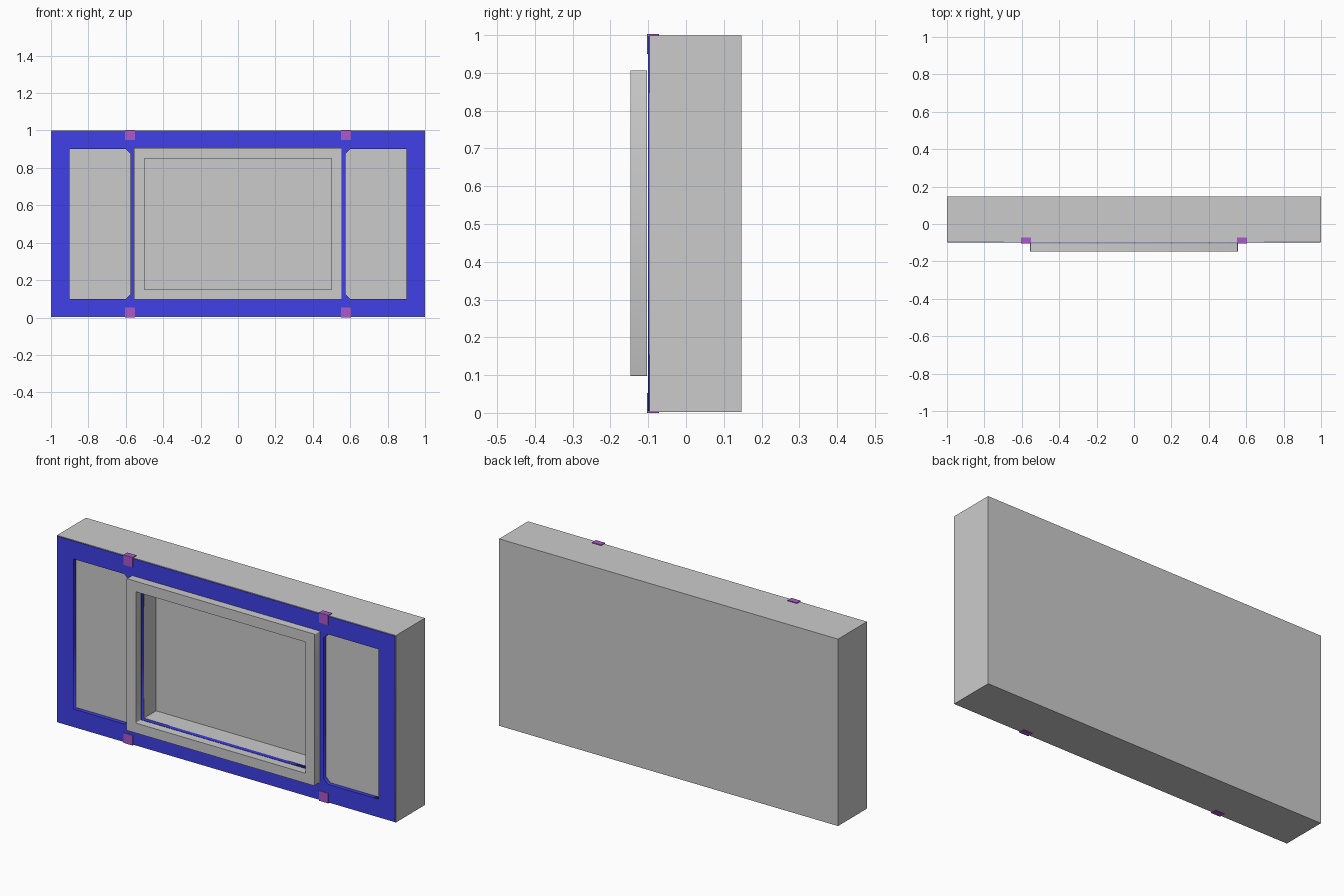
import bpy
from math import pi

if "Cube" in bpy.data.objects:
    bpy.data.objects.remove(bpy.data.objects["Cube"])


def material(name, rgb):
    m = bpy.data.materials.new(name)
    m.diffuse_color = (*rgb, 1)
    m.use_nodes = True
    m.node_tree.nodes["Principled BSDF"].inputs["Base Color"].default_value = m.diffuse_color
    return m


BLUE = material("blue", (0.05, 0.05, 0.8))
PURPLE = material("purple", (0.4, 0.1, 0.6))


def box(name, x, y, z, mat=None):
    """Box from (min, max) ranges."""
    bpy.ops.mesh.primitive_cube_add(size=1, location=[(a + b) / 2 for a, b in (x, y, z)])
    ob = bpy.context.object
    ob.name = name
    ob.scale = [b - a for a, b in (x, y, z)]
    bpy.ops.object.transform_apply(location=True, rotation=False, scale=True)
    if mat:
        ob.data.materials.append(mat)
    return ob


def rect(x0, x1, z0, z1):
    return [(x0, z0), (x1, z0), (x1, z1), (x0, z1)]


def slab(name, outlines, y0, y1, mat=None):
    """Extruded front-view outline; every outline after the first is a hole."""
    cu = bpy.data.curves.new(name, 'CURVE')
    cu.dimensions = '2D'
    cu.fill_mode = 'BOTH'
    cu.extrude = (y1 - y0) / 2
    for pts in outlines:
        sp = cu.splines.new('POLY')
        sp.points.add(len(pts) - 1)
        for p, (x, z) in zip(sp.points, pts):
            p.co = (x, z, 0, 1)
        sp.use_cyclic_u = True
    ob = bpy.data.objects.new(name, cu)
    bpy.context.collection.objects.link(ob)
    ob.location.y = (y0 + y1) / 2
    ob.rotation_euler.x = pi / 2
    bpy.ops.object.select_all(action='DESELECT')
    ob.select_set(True)
    bpy.context.view_layer.objects.active = ob
    bpy.ops.object.convert(target='MESH')
    ob = bpy.context.object
    bpy.ops.object.transform_apply(location=True, rotation=True, scale=True)
    if mat:
        ob.data.materials.append(mat)
    return ob


def cut(ob, cutter):
    m = ob.modifiers.new("cut", 'BOOLEAN')
    m.operation = 'DIFFERENCE'
    m.solver = 'EXACT'
    m.object = cutter
    bpy.context.view_layer.objects.active = ob
    bpy.ops.object.modifier_apply(modifier=m.name)
    bpy.data.objects.remove(cutter)


# Body with a shallow tray for the face plate and a deep central pocket
body = box("body", (-1, 1), (-0.097, 0.147), (0.002, 0.999))
cut(body, box("tray_cutter", (-0.997, 0.997), (-0.3, -0.078), (0.005, 0.996)))
cut(body, box("pocket_cutter", (-0.5, 0.5), (-0.3, 0.024), (0.15, 0.85)))

# Blue face plate with a central opening and two side windows, inner corners clipped


def side_window(s):
    c = 0.025
    return [(s * x, z) for x, z in ((0.9, 0.1), (0.575 + c, 0.1), (0.575, 0.1 + c),
                                    (0.575, 0.9 - c), (0.575 + c, 0.9), (0.9, 0.9))]


slab("face_plate",
     [rect(-0.997, 0.997, 0.005, 0.996), rect(-0.5, 0.5, 0.15, 0.85),
      side_window(-1), side_window(1)], -0.1, -0.078, BLUE)

# Raised central frame with softened edges
frame = slab("center_frame",
             [rect(-0.555, 0.555, 0.097, 0.906), rect(-0.5, 0.5, 0.15, 0.85)], -0.147, -0.103)
bev = frame.modifiers.new("bevel", 'BEVEL')
bev.width = 0.004
bev.segments = 2
bev.limit_method = 'ANGLE'

# Four purple clips on the top and bottom edges
for side, s in (("left", -1), ("right", 1)):
    x = sorted((s * 0.55, s * 0.604))
    box("top_clip_" + side, x, (-0.103, -0.071), (0.95, 1.003), PURPLE)
    box("bottom_clip_" + side, x, (-0.103, -0.071), (0, 0.053), PURPLE)
